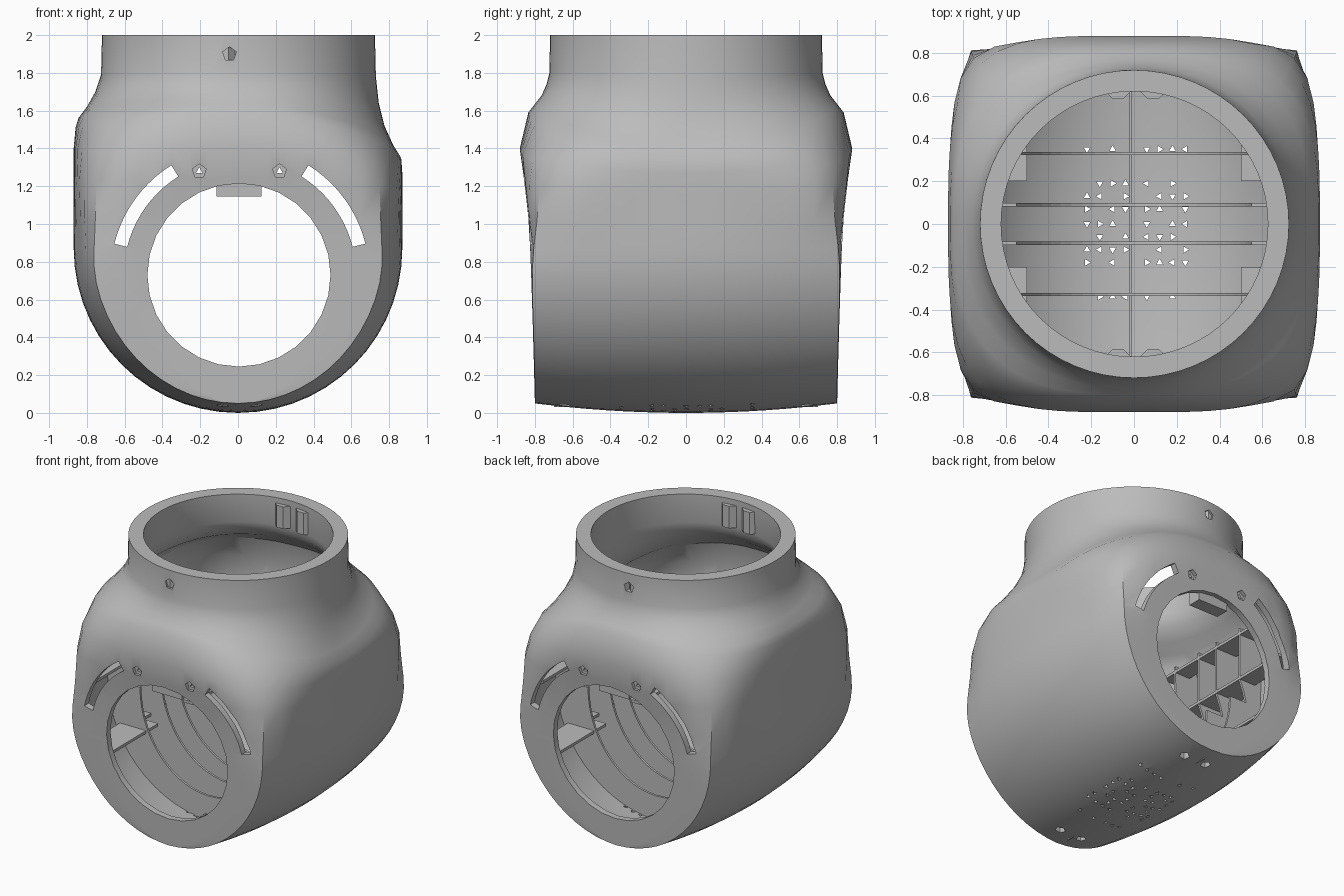
import bpy, bmesh
from math import sin, cos, pi, radians, sqrt

cube = bpy.data.objects.get("Cube")
if cube:
    bpy.data.objects.remove(cube, do_unlink=True)

grey = bpy.data.materials.new("matte grey")
grey.use_nodes = True
grey.diffuse_color = (0.5, 0.5, 0.5, 1)
grey.node_tree.nodes["Principled BSDF"].inputs["Base Color"].default_value = (0.5, 0.5, 0.5, 1)


def make(name, bm):
    bmesh.ops.recalc_face_normals(bm, faces=bm.faces)
    mesh = bpy.data.meshes.new(name)
    bm.to_mesh(mesh)
    bm.free()
    mesh.materials.append(grey)
    ob = bpy.data.objects.new(name, mesh)
    bpy.context.collection.objects.link(ob)
    return ob


def prism(bm, points, axis, start, end):
    """Extrude a 2D outline along y (points are x, z) or z (points are x, y)."""
    def place(p, h):
        return (p[0], h, p[1]) if axis == "y" else (p[0], p[1], h)
    a = [bm.verts.new(place(p, start)) for p in points]
    b = [bm.verts.new(place(p, end)) for p in points]
    bm.faces.new(a)
    bm.faces.new(b[::-1])
    for i in range(len(a)):
        j = (i + 1) % len(a)
        bm.faces.new((a[i], b[i], b[j], a[j]))


def box(bm, x0, x1, y0, y1, z0, z1):
    prism(bm, [(x0, y0), (x1, y0), (x1, y1), (x0, y1)], "z", z0, z1)


def arc(cx, cz, rx, rz, a0, a1, n):
    return [(cx + rx * cos(radians(a0 + (a1 - a0) * i / n)),
             cz + rz * sin(radians(a0 + (a1 - a0) * i / n))) for i in range(n + 1)]


def disc(cx, cz, r, n, turn=90):
    return arc(cx, cz, r, r, turn, turn + 360, n)[:-1]


# Upper rings: z at +x, z at -x, z at the ends, width +x, width -x, depth, squareness, taper
UPPER = [
    (1.00, 1.00, 1.05, .87, .87, .835, 12, .09),
    (1.16, 1.22, 1.24, .87, .87, .857, 7, .06),
    (1.27, 1.40, 1.40, .87, .87, .88, 4.2, .03),
    (1.34, 1.51, 1.59, .865, .86, .835, 3, 0),
    (1.41, 1.56, 1.635, .825, .845, .80, 2.7, 0),
    (1.52, 1.62, 1.68, .775, .80, .765, 2.4, 0),
    (1.64, 1.70, 1.74, .745, .755, .738, 2.1, 0),
    (1.78, 1.79, 1.80, .73, .725, .723, 2, 0),
    (2.00, 2.00, 2.00, .725, .72, .72, 2, 0),
]


def hull(name, wall, neck_wall, top):
    """Barrel with a round underside blending into a round neck, inset by the wall thickness."""
    rings, count = [], 64
    rows = []
    for k in range(15):
        th = pi / 2 * k / 14
        w = (.87 - wall) * sin(th)
        z = .87 - (.87 - wall) * cos(th)
        n = 200 if k < 12 else (120, 60, 30)[k - 12]
        rows.append((z, z, z, w, w, .80 + .025 * (k / 14) ** 2 - wall, n, .13 - .0015 * k, .05 * cos(th)))
    for k, (zp, zm, zy, wp, wm, d, n, b) in enumerate(UPPER):
        t = wall + (neck_wall - wall) * min(1, max(0, (k - 3) / 3))
        rows.append((zp, zm, zy, wp - t, wm - t, d - t, n, b, 0))
    bm = bmesh.new()
    for row, (zp, zm, zy, wp, wm, d, n, b, lift) in enumerate(rows):
        ring = []
        for i in range(count):
            a = 2 * pi * i / count
            c, s = cos(a), sin(a)
            m = max(abs(c), abs(s))
            u, v = c / m, s / m
            k = (abs(u) ** n + abs(v) ** n) ** (-1 / n)
            u, v = u * k, v * k
            z = zy * s * s + (zp if c > 0 else zm) * c * c + lift * v * v
            if row == len(rows) - 1:
                z = top
            ring.append(bm.verts.new((u * (wp if u > 0 else wm) * (1 - b * v * v), v * d, z)))
        rings.append(ring)
    for lo, hi in zip(rings, rings[1:]):
        for i in range(count):
            j = (i + 1) % count
            bm.faces.new((lo[i], lo[j], hi[j], hi[i]))
    bm.faces.new(rings[-1])
    bmesh.ops.remove_doubles(bm, verts=bm.verts, dist=.004)
    return make(name, bm)


def cut(target, cutter):
    cutter.hide_render = True
    mod = target.modifiers.new("cut", "BOOLEAN")
    mod.operation, mod.solver, mod.object = "DIFFERENCE", "EXACT", cutter
    bpy.context.view_layer.objects.active = target
    bpy.ops.object.modifier_apply(modifier=mod.name)
    bpy.data.objects.remove(cutter, do_unlink=True)


# Thin hollow shell with a thicker collar, open at the neck
shell = hull("shell", 0, 0, 2.0)
cut(shell, hull("cavity", .045, .1, 2.1))

# Five-sided screw recesses on both ends and the neck
SCREWS = ((-.205, 1.28, .84), (.22, 1.28, .84), (-.045, 1.9, .67))
bm = bmesh.new()
for x, z, depth in SCREWS:
    for s in (-1, 1):
        prism(bm, disc(x, z, .038, 5), "y", s * depth, s * 1.2)
cut(shell, make("screw_recesses", bm))

# Round end openings, curved slots and narrow screw holes, running through both ends
bm = bmesh.new()
prism(bm, disc(.005, .73, .485, 28), "y", -1.2, 1.2)
for a0, a1 in ((14, 58), (122, 166)):
    prism(bm, arc(.01, .73, .685, .685, a0, a1, 10) + arc(.01, .73, .615, .615, a1, a0, 10), "y", -1.2, 1.2)
for x, z, depth in SCREWS:
    prism(bm, disc(x, z, .02, 3), "y", -1.2, 1.2)
cut(shell, make("end_openings", bm))

# Underside screw holes and a field of small vents
bm = bmesh.new()
for x in (-.08, .1):
    for y in (-.64, .64):
        prism(bm, disc(x, y, .035, 5), "z", -.2, .4)
for i in range(8):
    for j, y in enumerate((-.34, -.18, -.12, -.06, 0, .07, .13, .19, .35)):
        x = -.22 + .06 * i + (.04 if i > 3 else 0)
        if (i * 3 + j * 5) % 7 > 1:
            prism(bm, disc(x, y, .018, 3, 30 + 90 * ((i + j) % 4)), "z", -.2, .4)
cut(shell, make("vent_holes", bm))

# Curved ribs round the underside, with upright panels clear of the slots
bm = bmesh.new()
for y in (-.33, -.09, .09, .33):
    prism(bm, arc(0, .87, .83, .83, 180, 360, 28) + arc(0, .87, .55, .64, 360, 180, 28),
          "y", y - .008, y + .008)
    for s, top in ((-1, 1.42), (1, 1.3)):
        edge = [(s * max(.63, sqrt(.7 ** 2 - (z - .73) ** 2)), z) for z in (.87, .95, 1.03)]
        prism(bm, edge + [(s * .63, top), (s * .83, top), (s * .83, .87)], "y", y - .008, y + .008)
box(bm, -.022, -.012, -.7, .7, .03, .1)
make("inner_ribs", bm)

# Tiers of side shelves: height, inner edge at the ends and middle, outer edges, half length
bm = bmesh.new()
for z, end, mid, out_end, out_mid, length in ((.56, .5, .63, .71, .79, .74),
                                              (1.04, .63, .63, .76, .84, .74),
                                              (1.38, .63, .63, .75, .80, .45)):
    for s in (-1, 1):
        for y0, y1, inner, outer in ((-length, -.2, end, out_end), (-.2, .2, mid, out_mid),
                                     (.2, length, end, out_end)):
            x0, x1 = sorted((s * inner, s * outer))
            box(bm, x0, x1, y0, y1, z - .01, z + .01)
make("side_shelves", bm)

# Tabs above the end openings and screw pads inside the neck
bm = bmesh.new()
for s in (-1, 1):
    y0, y1 = sorted((s * .72, s * .82))
    box(bm, -.115, .125, y0, y1, 1.145, 1.24)
    for x in (-.075, .09):
        prism(bm, disc(x, s * .645, .065, 8, 22.5), "z", 1.8, 1.96)
make("fixing_tabs", bm)

# Smooth shading with crisp edges on the shell
bpy.ops.object.select_all(action="DESELECT")
shell.select_set(True)
bpy.context.view_layer.objects.active = shell
bpy.ops.object.shade_smooth_by_angle(angle=radians(30))
